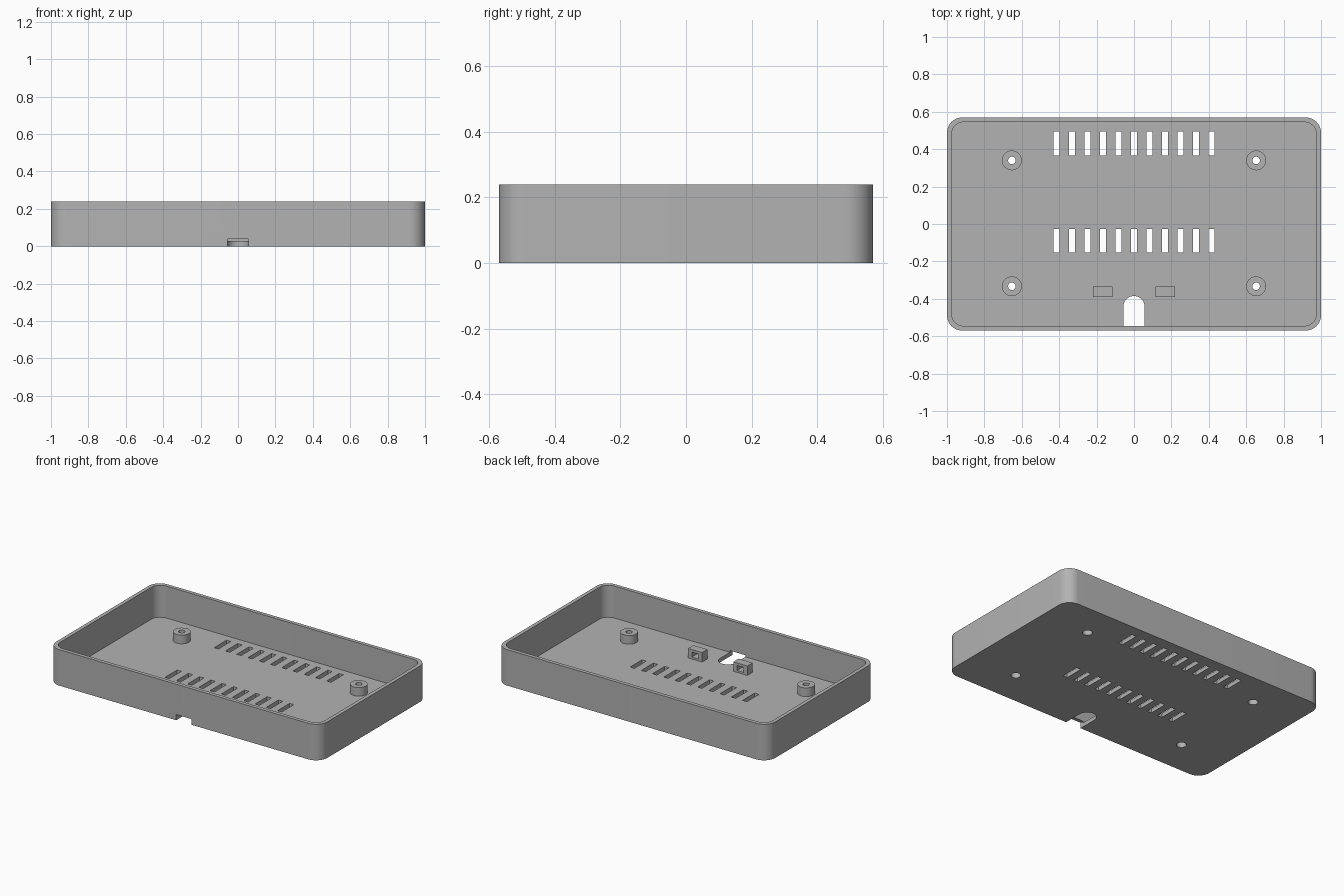
import bpy, bmesh, math

cube = bpy.data.objects.get("Cube")
if cube:
    bpy.data.objects.remove(cube, do_unlink=True)

HEIGHT, FLOOR, WALL = 0.24, 0.027, 0.025
HALF_X, HALF_Y = 1.0, 0.57

grey = bpy.data.materials.new("plain grey")
grey.use_nodes = True
grey.diffuse_color = (0.45, 0.45, 0.45, 1)
grey.node_tree.nodes["Principled BSDF"].inputs["Base Color"].default_value = grey.diffuse_color


def make_object(name, bm):
    bmesh.ops.recalc_face_normals(bm, faces=bm.faces)
    mesh = bpy.data.meshes.new(name)
    bm.to_mesh(mesh)
    bm.free()
    mesh.materials.append(grey)
    obj = bpy.data.objects.new(name, mesh)
    bpy.context.collection.objects.link(obj)
    return obj


def arc(cx, cy, r, start, end, steps):
    angles = [math.radians(start + (end - start) * i / steps) for i in range(steps + 1)]
    return [(cx + r * math.cos(a), cy + r * math.sin(a)) for a in angles]


def rounded_rect(hx, hy, r):
    pts = []
    for i, (sx, sy) in enumerate([(1, 1), (-1, 1), (-1, -1), (1, -1)]):
        pts += arc(sx * (hx - r), sy * (hy - r), r, 90 * i, 90 * i + 90, 12)
    return pts


def rect(x0, x1, y0, y1):
    return [(x0, y0), (x1, y0), (x1, y1), (x0, y1)]


def prism(name, outline, z0, z1):
    bm = bmesh.new()
    base = bm.faces.new([bm.verts.new((x, y, z0)) for x, y in outline])
    top = bmesh.ops.extrude_face_region(bm, geom=[base])["geom"]
    bmesh.ops.translate(bm, vec=(0, 0, z1 - z0),
                        verts=[v for v in top if isinstance(v, bmesh.types.BMVert)])
    return make_object(name, bm)


def lathe(name, profile, x, y, sides=32):
    bm = bmesh.new()
    rings = []
    for i in range(sides):
        a = 2 * math.pi * i / sides
        rings.append([bm.verts.new((x + r * math.cos(a), y + r * math.sin(a), z))
                      for r, z in profile])
    for i in range(sides):
        a, b = rings[i], rings[(i + 1) % sides]
        for j in range(len(profile)):
            k = (j + 1) % len(profile)
            bm.faces.new((a[j], b[j], b[k], a[k]))
    return make_object(name, bm)


def activate(obj):
    bpy.ops.object.select_all(action='DESELECT')
    obj.select_set(True)
    bpy.context.view_layer.objects.active = obj


def cut(target, cutter):
    cutter.hide_render = True
    mod = target.modifiers.new("cut", 'BOOLEAN')
    mod.operation, mod.solver, mod.object = 'DIFFERENCE', 'EXACT', cutter
    activate(target)
    bpy.ops.object.modifier_apply(modifier=mod.name)
    bpy.data.objects.remove(cutter, do_unlink=True)


def smooth(obj):
    activate(obj)
    bpy.ops.object.shade_smooth_by_angle(angle=math.radians(30))


# Open tray with rounded corners
tray = prism("tray", rounded_rect(HALF_X, HALF_Y, 0.083), 0, HEIGHT)
cut(tray, prism("cavity", rounded_rect(HALF_X - WALL, HALF_Y - WALL, 0.065), FLOOR, 0.5))

# Two rows of ventilation slots
for y0, y1 in [(0.365, 0.495), (-0.153, -0.026)]:
    for i in range(11):
        x = (i - 5) * 0.083
        cut(tray, prism("slot", rect(x - 0.016, x + 0.016, y0, y1), -0.1, 0.1))

# Cable notch through the floor and the foot of the front wall
notch = [(-0.057, -0.7), (0.057, -0.7)] + arc(0, -0.442, 0.057, 0, 180, 16)
cut(tray, prism("notch", notch, -0.1, 0.038))

# Screw posts with recesses for screw heads underneath
post = [(0.03, FLOOR), (0.053, FLOOR), (0.053, 0.085),
        (0.02, 0.085), (0.02, 0.05), (0.03, 0.05)]
for side, x in [("left", 0.653), ("right", -0.653)]:
    for end, y in [("back", 0.34), ("front", -0.333)]:
        cut(tray, prism("screw_hole", arc(x, y, 0.03, 0, 360, 32)[:-1], -0.1, 0.1))
        smooth(lathe(f"{end}_{side}_screw_post", post, x, y))
smooth(tray)

# Cable tie blocks, each with a tunnel from front to back
for side, x in [("left", 0.167), ("right", -0.167)]:
    block = prism(f"{side}_tie_block", rect(x - 0.052, x + 0.052, -0.39, -0.334), FLOOR, 0.09)
    cut(block, prism("tunnel", rect(x - 0.024, x + 0.024, -0.5, -0.2), 0.04, 0.073))
